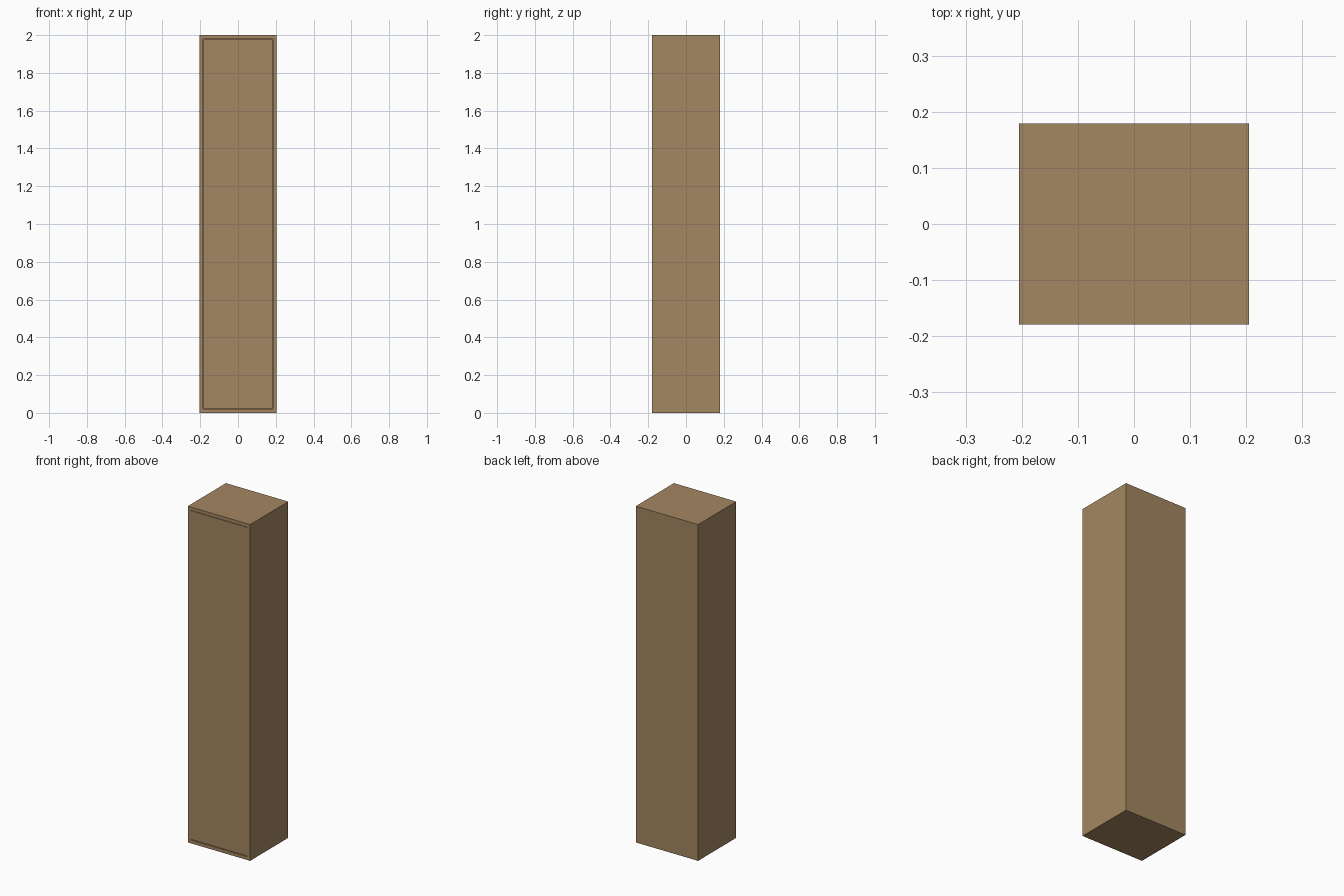
import bpy

# Remove the default cube
cube = bpy.data.objects.get("Cube")
if cube:
    bpy.data.objects.remove(cube, do_unlink=True)

# Single wood colour
wood = bpy.data.materials.new("light_oak")
wood.use_nodes = True
COLOUR = (0.37, 0.24, 0.12, 1.0)
wood.diffuse_color = COLOUR
wood.node_tree.nodes["Principled BSDF"].inputs["Base Color"].default_value = COLOUR

# Overall cabinet size and board thickness
HALF_W, HALF_D, HEIGHT, BOARD = 0.205, 0.179, 2.0, 0.02
INNER = HALF_W - BOARD
GAP = 0.002


def board(name, x, y, z):
    """Flat board spanning the given (low, high) ranges."""
    spans = (x, y, z)
    bpy.ops.mesh.primitive_cube_add(size=1, location=[sum(s) / 2 for s in spans])
    obj = bpy.context.object
    obj.name = name
    obj.scale = [s[1] - s[0] for s in spans]
    bpy.ops.object.transform_apply(location=False, rotation=False, scale=True)
    obj.data.materials.append(wood)
    return obj


depth = (-HALF_D, HALF_D)
inside = (-INNER, INNER)

# Side panels run the full height
for name, side in (("left_panel", 1), ("right_panel", -1)):
    board(name, sorted((side * INNER, side * HALF_W)), depth, (0, HEIGHT))

# Top and bottom boards sit between the sides
board("top_board", inside, depth, (HEIGHT - BOARD, HEIGHT))
board("bottom_board", inside, depth, (0, BOARD))

# Back panel, flush with the rear edges
board("back_panel", inside, (HALF_D - BOARD, HALF_D), (BOARD, HEIGHT - BOARD))

# Inset door with a narrow gap all round
board("door", (-INNER + GAP, INNER - GAP), (-HALF_D, -HALF_D + BOARD),
      (BOARD + 2 * GAP, HEIGHT - BOARD - GAP))
